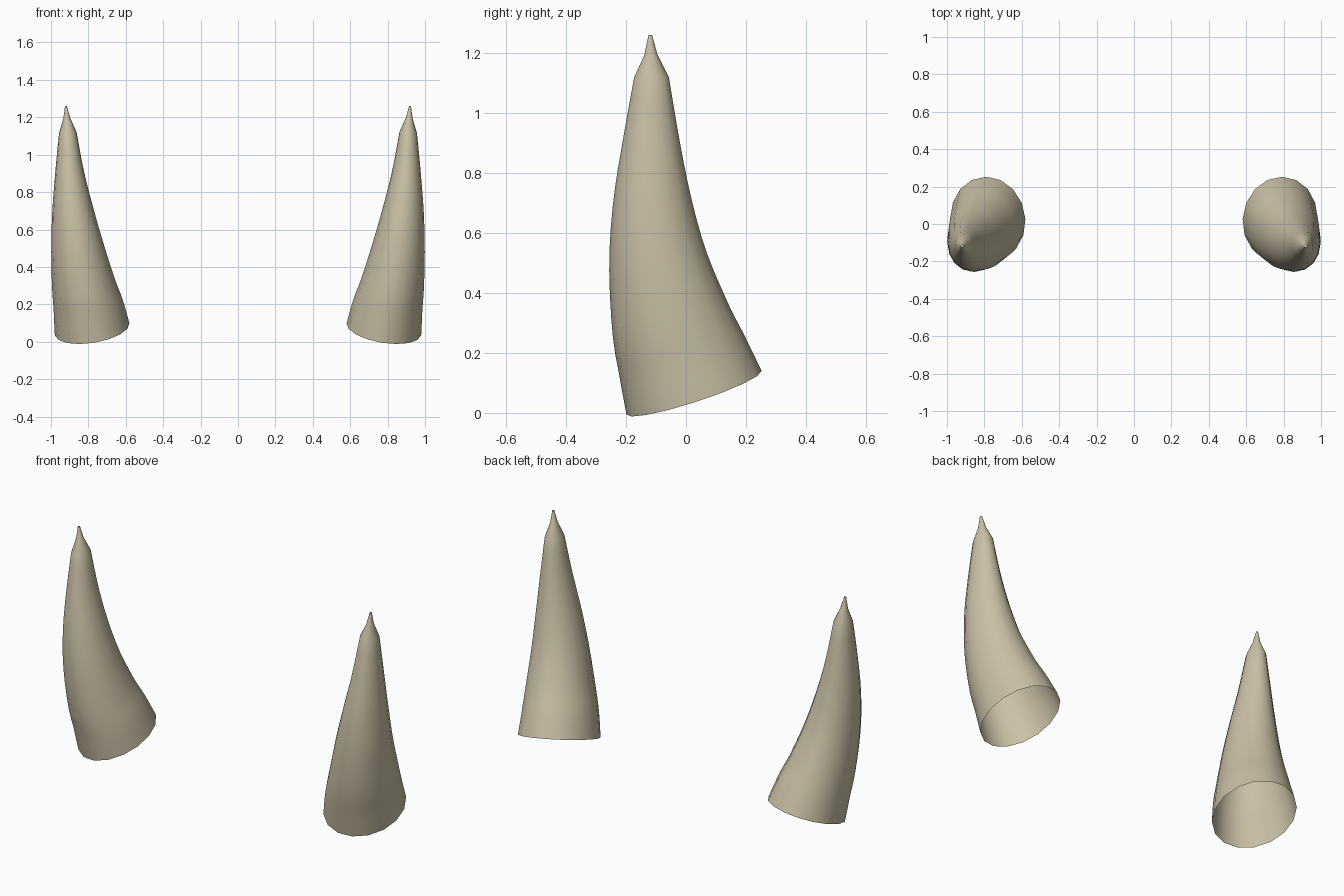
import bpy, bmesh, math
from mathutils import Vector

if "Cube" in bpy.data.objects:
    bpy.data.objects.remove(bpy.data.objects["Cube"])

SIDES = 16
# horn stations: centre x, y, z, then half-widths across x and y
STATIONS = [
    (0.780, 0.027, 0.067, 0.202, 0.237),
    (0.799, -0.010, 0.18, 0.189, 0.221),
    (0.825, -0.048, 0.30, 0.171, 0.202),
    (0.858, -0.092, 0.50, 0.142, 0.166),
    (0.883, -0.112, 0.70, 0.111, 0.132),
    (0.900, -0.116, 0.90, 0.078, 0.096),
    (0.910, -0.115, 1.118, 0.047, 0.058),
]
# pinched point, kept as straight segments
TIP = [(0.915, -0.117, 1.193, 0.019, 0.022), (0.920, -0.119, 1.259, 0.005, 0.006)]


def smooth_path(pts, steps=3):
    """Catmull-Rom through the stations."""
    n, out = len(pts), []
    ext = [[2 * a - b for a, b in zip(pts[0], pts[1])]] + list(pts)
    ext.append([2 * a - b for a, b in zip(pts[-1], pts[-2])])
    for i in range(n - 1):
        for k in range(steps):
            t = k / steps
            out.append([0.5 * (2 * b + (c - a) * t + (2 * a - 5 * b + 4 * c - d) * t * t
                               + (3 * b - a - 3 * c + d) * t ** 3)
                        for a, b, c, d in zip(*ext[i:i + 4])])
    return out + [list(pts[-1])]


def loft(name, path):
    """Open tube of elliptical rings set square to the path."""
    bm = bmesh.new()
    rings = []
    for i, p in enumerate(path):
        lo, hi = path[max(i - 1, 0)], path[min(i + 1, len(path) - 1)]
        tangent = (Vector(hi[:3]) - Vector(lo[:3])).normalized()
        side = Vector((0, 1, 0)).cross(tangent).normalized()
        depth = tangent.cross(side)
        ring = []
        for k in range(SIDES):
            a = math.tau * k / SIDES
            ring.append(bm.verts.new(Vector(p[:3]) + side * p[3] * math.cos(a)
                                     + depth * p[4] * math.sin(a)))
        rings.append(ring)
    for r0, r1 in zip(rings, rings[1:]):
        for k in range(SIDES):
            j = (k + 1) % SIDES
            bm.faces.new((r0[k], r0[j], r1[j], r1[k])).smooth = True
    mesh = bpy.data.meshes.new(name)
    bm.to_mesh(mesh)
    bm.free()
    obj = bpy.data.objects.new(name, mesh)
    bpy.context.collection.objects.link(obj)
    return obj


# Pair of curved horns, hollow at the base, mirrored across x = 0
horns = loft("horns", smooth_path(STATIONS) + TIP)
mirror = horns.modifiers.new("mirror", 'MIRROR')
mirror.use_axis = (True, False, False)
mirror.use_mirror_merge = False

# Bone colour
bone = bpy.data.materials.new("bone")
bone.diffuse_color = (0.59, 0.53, 0.38, 1.0)
bone.use_nodes = True
bone.node_tree.nodes["Principled BSDF"].inputs["Base Color"].default_value = bone.diffuse_color
horns.data.materials.append(bone)
